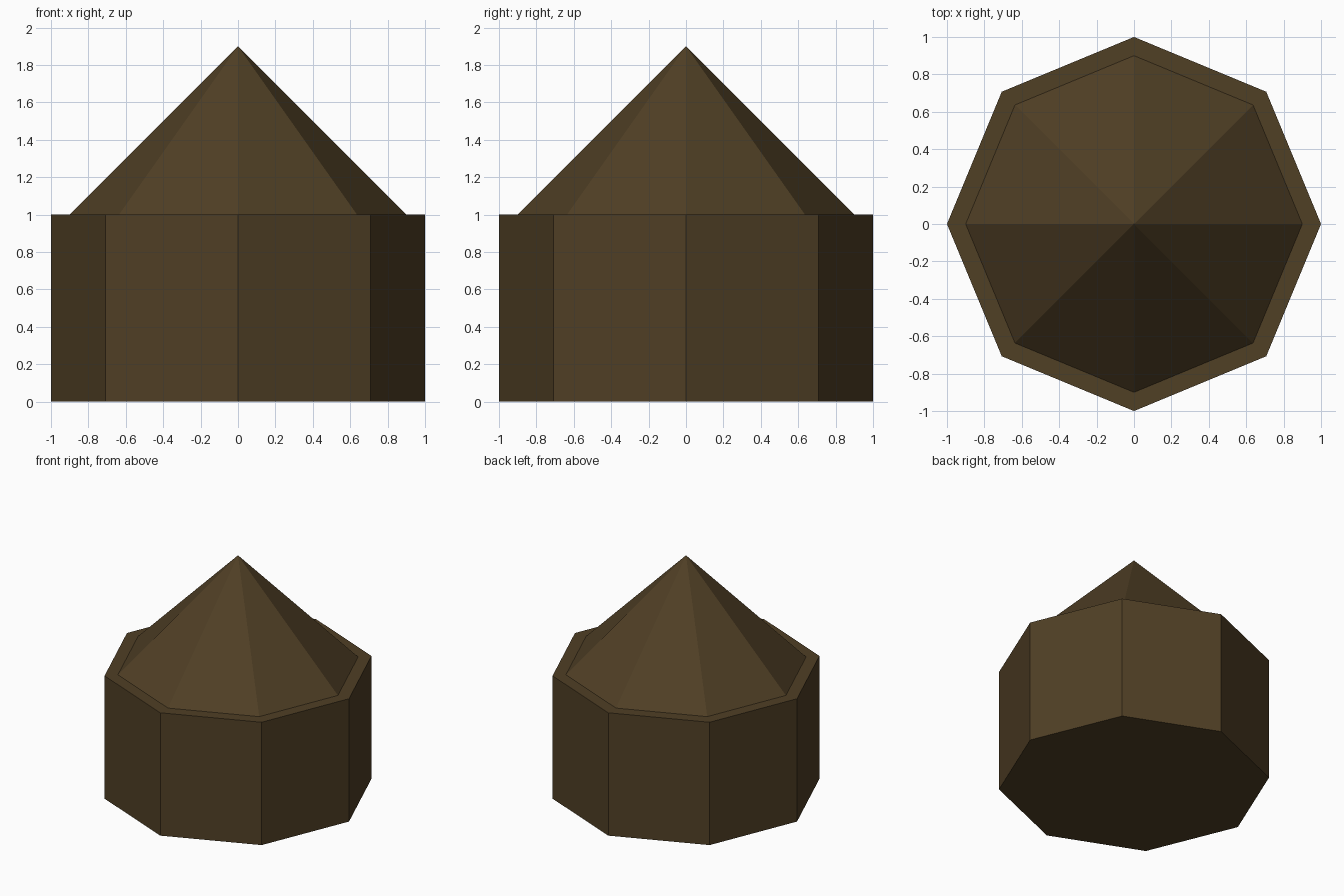
import bpy
import math

if "Cube" in bpy.data.objects:
    bpy.data.objects.remove(bpy.data.objects["Cube"])

SIDES = 8

brown = bpy.data.materials.new("dark_brown")
brown.diffuse_color = (0.080, 0.050, 0.0185, 1.0)
brown.use_nodes = True
brown.node_tree.nodes["Principled BSDF"].inputs["Base Color"].default_value = brown.diffuse_color


def frustum(name, r_bottom, r_top, z0, z1):
    """Flat-shaded octagonal solid with corners on the x and y axes."""
    bpy.ops.mesh.primitive_cone_add(
        vertices=SIDES, radius1=r_bottom, radius2=r_top,
        depth=z1 - z0, location=(0, 0, (z0 + z1) / 2))
    obj = bpy.context.object
    obj.name = name
    obj.data.materials.append(brown)
    return obj


# Octagonal drum
frustum("base_drum", 1.0, 1.0, 0.0, 1.0)

# Pointed roof, set in slightly from the drum's rim
frustum("pointed_roof", 0.9, 0.0, 1.0, 1.9)
